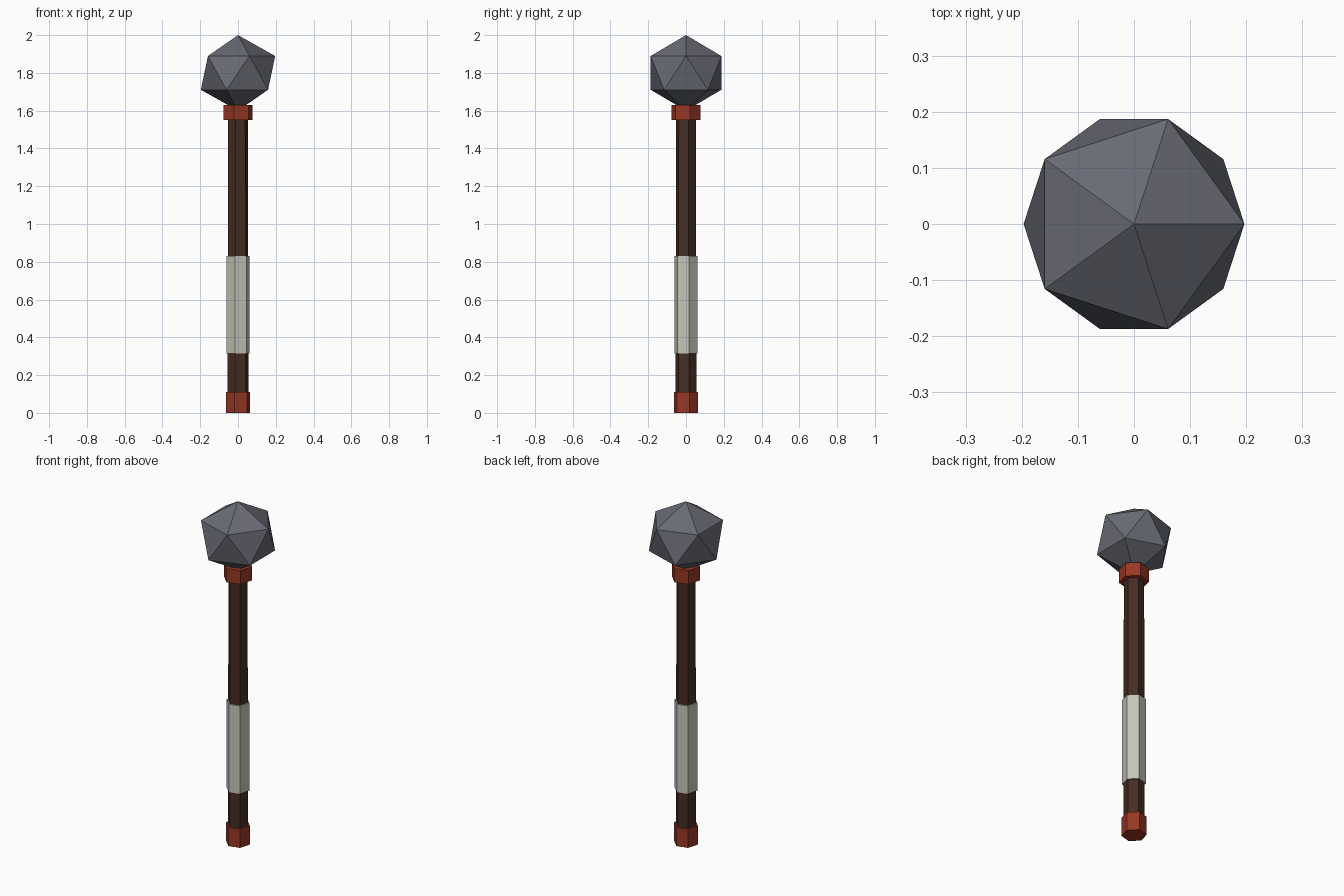
import bpy
import math

cube = bpy.data.objects.get("Cube")
if cube:
    bpy.data.objects.remove(cube, do_unlink=True)


def material(name, rgb):
    mat = bpy.data.materials.new(name)
    mat.use_nodes = True
    color = (*rgb, 1.0)
    mat.diffuse_color = color
    mat.node_tree.nodes["Principled BSDF"].inputs["Base Color"].default_value = color
    return mat


stone = material("grey stone", (0.14, 0.145, 0.175))
wood = material("dark wood", (0.06, 0.027, 0.016))
red = material("rust red", (0.31, 0.038, 0.018))
cloth = material("pale wrap", (0.55, 0.55, 0.48))


def hex_part(name, z_low, z_high, r_low, r_high, mat):
    """Six-sided section of the staff, all sharing the same turn."""
    bpy.ops.mesh.primitive_cone_add(
        vertices=6, radius1=r_low, radius2=r_high, depth=z_high - z_low,
        location=(0, 0, (z_low + z_high) / 2), rotation=(0, 0, math.radians(-15)))
    obj = bpy.context.object
    obj.name = name
    obj.data.materials.append(mat)


# Staff: tapered shaft with pommel, wrapped grip and collar
hex_part("shaft", 0.02, 1.62, 0.057, 0.054, wood)
hex_part("pommel", 0.0, 0.11, 0.067, 0.067, red)
hex_part("grip_wrap", 0.315, 0.83, 0.064, 0.064, cloth)
hex_part("collar", 1.55, 1.63, 0.08, 0.08, red)

# Head: faceted stone, slightly flattened
bpy.ops.mesh.primitive_ico_sphere_add(subdivisions=1, radius=0.22, location=(0, 0, 1.8))
head = bpy.context.object
head.name = "stone_head"
head.scale.z = 0.2 / 0.22
head.data.materials.append(stone)
